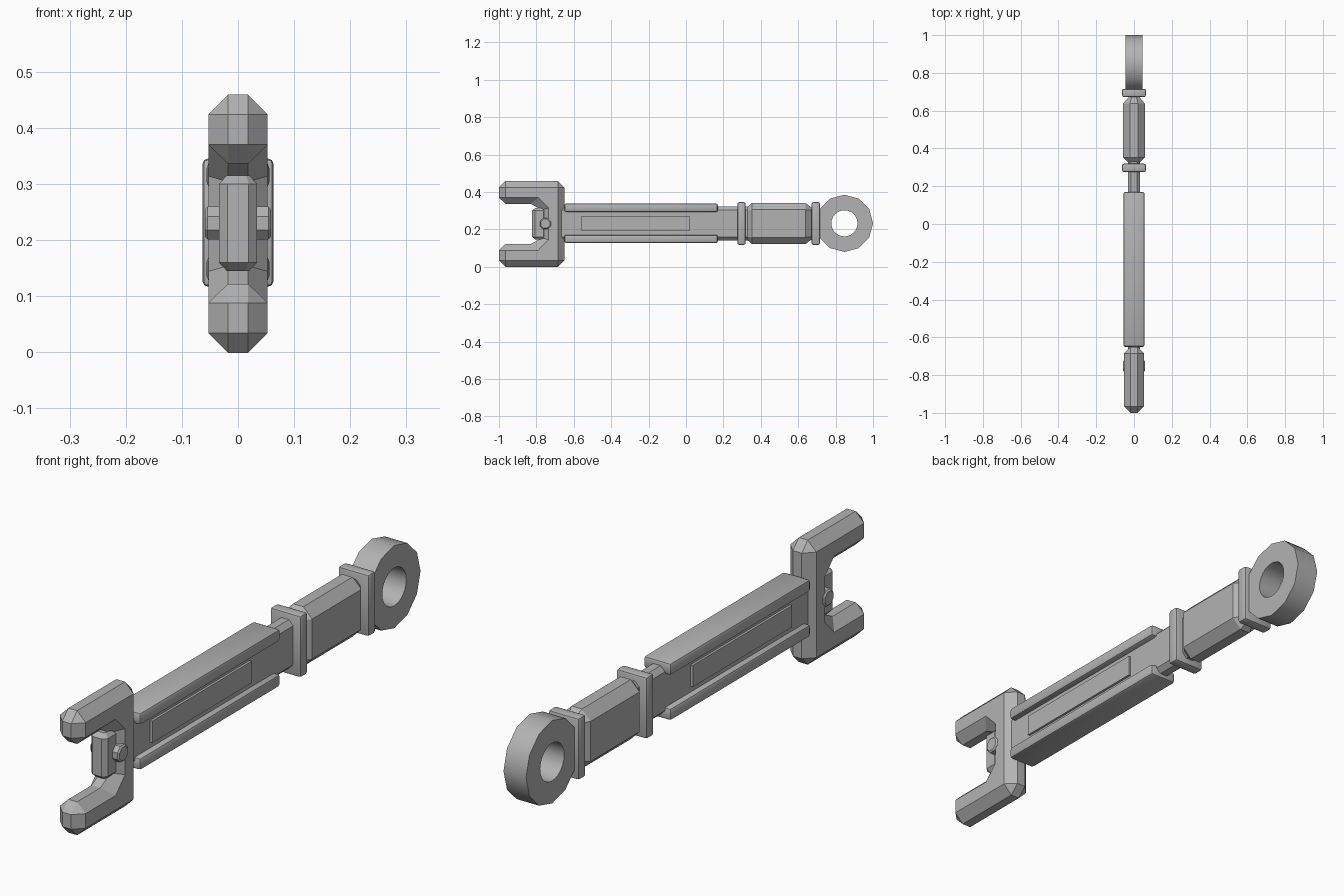
import bpy, bmesh, math

if "Cube" in bpy.data.objects:
    bpy.data.objects.remove(bpy.data.objects["Cube"])

ZC = 0.231  # height of the long axis
metal = bpy.data.materials.new("grey metal")
metal.diffuse_color = (0.45, 0.45, 0.45, 1)
metal.use_nodes = True
metal.node_tree.nodes["Principled BSDF"].inputs["Base Color"].default_value = metal.diffuse_color


def finish(bm, name, smooth=None):
    bmesh.ops.remove_doubles(bm, verts=bm.verts, dist=1e-5)
    bmesh.ops.recalc_face_normals(bm, faces=bm.faces)
    me = bpy.data.meshes.new(name)
    bm.to_mesh(me)
    bm.free()
    me.materials.append(metal)
    ob = bpy.data.objects.new(name, me)
    bpy.context.collection.objects.link(ob)
    if smooth:
        bpy.context.view_layer.objects.active = ob
        ob.select_set(True)
        bpy.ops.object.shade_smooth_by_angle(angle=math.radians(smooth))
        ob.select_set(False)
    return ob


def loft(name, loops, closed=False, smooth=None):
    """Skin equal-length loops; cap the ends, or join last to first."""
    bm = bmesh.new()
    rows = [[bm.verts.new(p) for p in lp] for lp in loops]
    n = len(rows[0])
    pairs = list(zip(rows, rows[1:])) + ([(rows[-1], rows[0])] if closed else [])
    for a, b in pairs:
        for i in range(n):
            j = (i + 1) % n
            bm.faces.new((a[i], a[j], b[j], b[i]))
    if not closed:
        bm.faces.new(rows[0])
        bm.faces.new(rows[-1])
    return finish(bm, name, smooth)


def octagon(hx, hv, c):
    """Chamfered rectangle section."""
    return [(hx, hv - c), (hx - c, hv), (c - hx, hv), (-hx, hv - c),
            (-hx, c - hv), (c - hx, -hv), (hx - c, -hv), (hx, c - hv)]


def bar(name, stations):
    """Octagonal bar along y; stations are (y, half x, half z, chamfer)."""
    return loft(name, [[(x, y, ZC + z) for x, z in octagon(hx, hz, c)]
                       for y, hx, hz, c in stations])


def box(name, x, y, z, bevel):
    bm = bmesh.new()
    bmesh.ops.create_cube(bm, size=1)
    for v in bm.verts:
        v.co = [lo + (k + 0.5) * (hi - lo) for k, (lo, hi) in zip(v.co, (x, y, z))]
    if bevel:
        bmesh.ops.bevel(bm, geom=bm.edges[:], offset=bevel, segments=2,
                        profile=0.5, affect='EDGES')
    return finish(bm, name, 40 if bevel else None)


# Forked head: outer outline with matching inset outline, upper half then mirrored
H = 0.229
upper = [((-1, .195), (-.965, .195)), ((-.965, .23), (-.965, .195)),
         ((-.685, .23), (-.685, .195)), ((-.65, .195), (-.685, .195))]
inner = [((-.77, .075), (-.735, .085)), ((-.83, .107), (-.79, .141)),
         ((-.965, .107), (-.965, .141)), ((-1, .141), (-.965, .141))]


def flip(pts):
    return [((a[0], -a[1]), (b[0], -b[1])) for a, b in reversed(pts)]


outline = upper + flip(upper) + flip(inner) + inner
loft("forked_head", [[(x, p[k][0], H + p[k][1]) for p in outline]
                     for x, k in ((-.053, 1), (-.018, 0), (.018, 0), (.053, 1))])

# Upright block in the jaw
loft("jaw_block", [[(x, y - .785, z) for x, y in octagon(hx, hy, c)]
                   for z, hx, hy, c in ((.145, .02, .02, .006), (.16, .034, .038, .015),
                                        (.3, .034, .038, .015), (.315, .02, .02, .006))])

# Cross bolt through the jaw
loft("cross_bolt", [[(x, -.752 + r * math.cos(math.pi * (i + .5) / 4),
                      .23 + r * math.sin(math.pi * (i + .5) / 4)) for i in range(8)]
                    for x, r in ((-.059, .026), (-.054, .032), (.054, .032), (.059, .026))])

# Shaft core with rails and raised side panels
bar("shaft_core", [(-.7, .033, .09, .018), (.34, .033, .09, .018)])
for name, z0, z1 in (("top_rail", .293, .338), ("bottom_rail", .126, .171)):
    box(name, (-.056, .056), (-.65, .17), (z0, z1), .01)
for name, s in (("right_panel", 1), ("left_panel", -1)):
    box(name, sorted((s * .03, s * .042)), (-.56, .02), (.192, .272), 0)

# Collars and tapered grip
for name, y in (("front_collar", .275), ("rear_collar", .672)):
    box(name, (-.063, .063), (y, y + .044), (.117, .345), .009)
bar("grip", [(.3, .03, .085, .015), (.325, .03, .085, .015), (.352, .057, .11, .036),
             (.638, .057, .11, .036), (.672, .028, .085, .015), (.7, .028, .085, .015)])

# Eye ring: 12-sided outside, rounder hole
def ring(x, r, n):
    out = []
    for i in range(24):
        a = math.pi * i / 12
        k = 1 if n == 24 or i % 2 == 0 else math.cos(math.pi / 12)
        out.append((x, .847 + r * k * math.cos(a), .232 + r * k * math.sin(a)))
    return out


loft("eye_ring", [ring(-.046, .153, 12), ring(.046, .153, 12),
                  ring(.046, .07, 24), ring(-.046, .07, 24)], closed=True, smooth=35)
